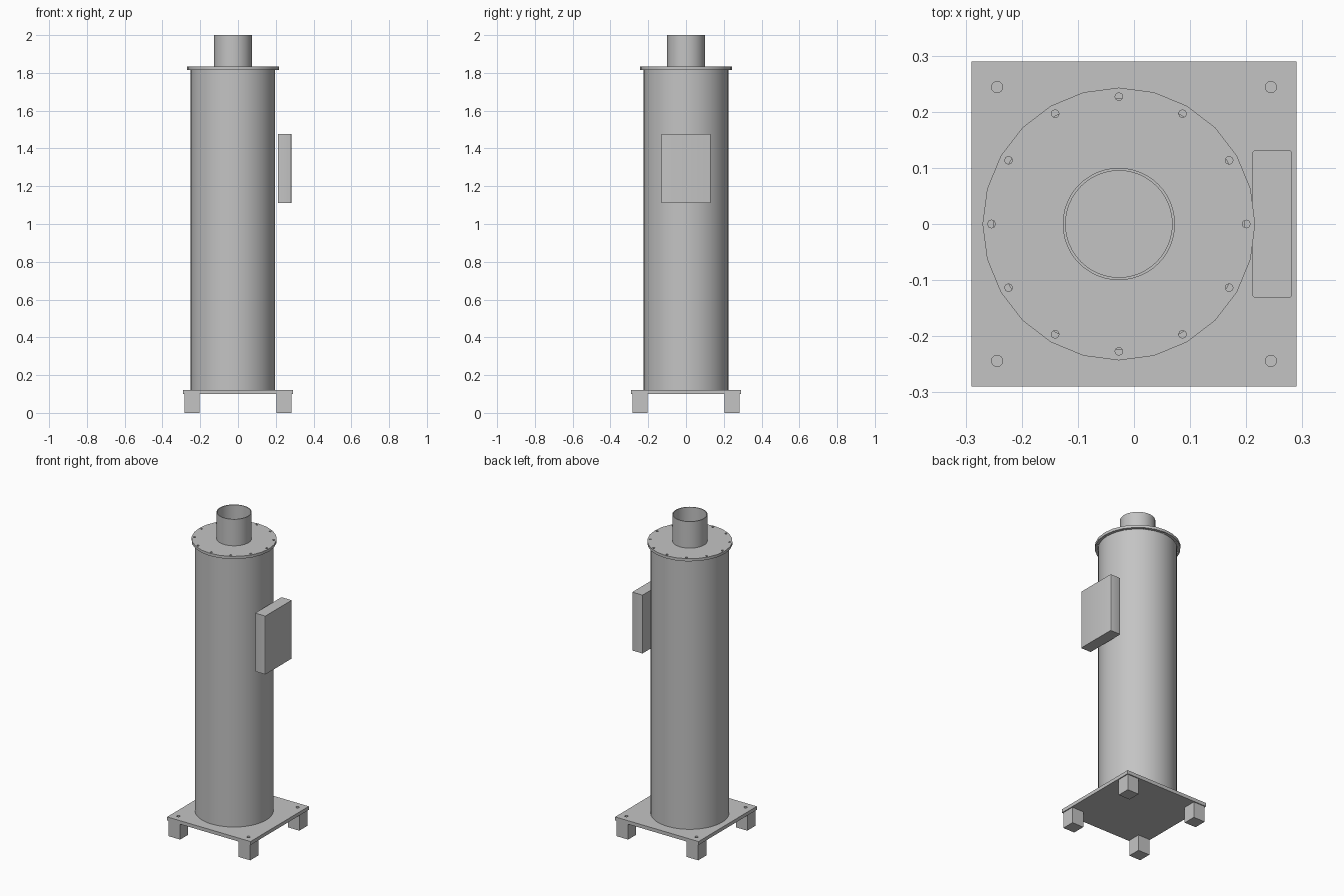
import bpy, bmesh
from math import cos, sin, tau
from mathutils import Matrix, Vector

if "Cube" in bpy.data.objects:
    bpy.data.objects.remove(bpy.data.objects["Cube"], do_unlink=True)

GREY = (0.55, 0.55, 0.55, 1)
metal = bpy.data.materials.new("grey_metal")
metal.use_nodes = True
metal.diffuse_color = GREY
metal.node_tree.nodes["Principled BSDF"].inputs["Base Color"].default_value = GREY

AXIS = -0.027  # x of the column axis


def finish(name, bm, smooth=False):
    mesh = bpy.data.meshes.new(name)
    bm.to_mesh(mesh)
    bm.free()
    mesh.materials.append(metal)
    obj = bpy.data.objects.new(name, mesh)
    bpy.context.collection.objects.link(obj)
    if smooth:
        bpy.ops.object.select_all(action="DESELECT")
        obj.select_set(True)
        bpy.context.view_layer.objects.active = obj
        bpy.ops.object.shade_smooth_by_angle()
    return obj


def add_cylinder(bm, x, y, radius, z0, z1, sides):
    bmesh.ops.create_cone(bm, cap_ends=True, segments=sides, radius1=radius, radius2=radius,
                          depth=z1 - z0, matrix=Matrix.Translation((x, y, (z0 + z1) / 2)))


def add_box(bm, low, high):
    low, high = Vector(low), Vector(high)
    size = Matrix.Diagonal((*(high - low), 1))
    return bmesh.ops.create_cube(bm, size=1, matrix=Matrix.Translation((low + high) / 2) @ size)


def drill(obj, points, radius, z0, z1, sides):
    """Cut vertical holes at the points."""
    bm = bmesh.new()
    for x, y in points:
        add_cylinder(bm, x, y, radius, z0, z1, sides)
    cutter = finish("hole_cutter", bm)
    cutter.hide_render = True
    mod = obj.modifiers.new("holes", "BOOLEAN")
    mod.operation, mod.solver, mod.object = "DIFFERENCE", "EXACT", cutter
    bpy.context.view_layer.objects.active = obj
    bpy.ops.object.modifier_apply(modifier=mod.name)
    bpy.data.objects.remove(cutter, do_unlink=True)


# Base plate with a hole over each foot
corners = [(x, y) for x in (-0.244, 0.244) for y in (-0.244, 0.244)]
bm = bmesh.new()
add_box(bm, (-0.29, -0.29, 0.1), (0.29, 0.29, 0.122))
plate = finish("base_plate", bm)
drill(plate, corners, 0.01, 0.08, 0.14, 16)

# Feet
for x, y in corners:
    bm = bmesh.new()
    add_box(bm, (x - 0.04, y - 0.04, 0), (x + 0.04, y + 0.04, 0.1))
    side = "left" if x > 0 else "right"
    end = "back" if y > 0 else "front"
    finish(f"{end}_{side}_foot", bm)

# Column
bm = bmesh.new()
add_cylinder(bm, AXIS, 0, 0.224, 0.122, 1.816, 48)
finish("column", bm, smooth=True)

# Top flange with a ring of bolt holes
bm = bmesh.new()
add_cylinder(bm, AXIS, 0, 0.243, 1.816, 1.833, 24)
flange = finish("top_flange", bm, smooth=True)
ring = [(AXIS + 0.227 * cos(tau * i / 12), 0.227 * sin(tau * i / 12)) for i in range(12)]
drill(flange, ring, 0.007, 1.8, 1.85, 8)

# Open outlet pipe, a lathed wall section
bm = bmesh.new()
section = [(0.095, 1.833), (0.1, 1.833), (0.1, 2), (0.095, 2)]
verts = [bm.verts.new((r, 0, z)) for r, z in section]
edges = [bm.edges.new((verts[i], verts[(i + 1) % 4])) for i in range(4)]
bmesh.ops.spin(bm, geom=verts + edges, axis=(0, 0, 1), cent=(0, 0, 0),
               angle=tau, steps=48, use_merge=True)
bmesh.ops.remove_doubles(bm, verts=bm.verts, dist=0.0001)
bmesh.ops.recalc_face_normals(bm, faces=bm.faces)
bmesh.ops.translate(bm, verts=bm.verts, vec=(AXIS, 0, 0))
finish("outlet_pipe", bm, smooth=True)

# Control box with rounded upright edges
bm = bmesh.new()
add_box(bm, (0.211, -0.131, 1.11), (0.282, 0.131, 1.477))
upright = [e for e in bm.edges if abs(e.verts[0].co.z - e.verts[1].co.z) > 0.1]
bmesh.ops.bevel(bm, geom=upright, offset=0.005, segments=3, profile=0.5, affect="EDGES")
finish("control_box", bm, smooth=True)
